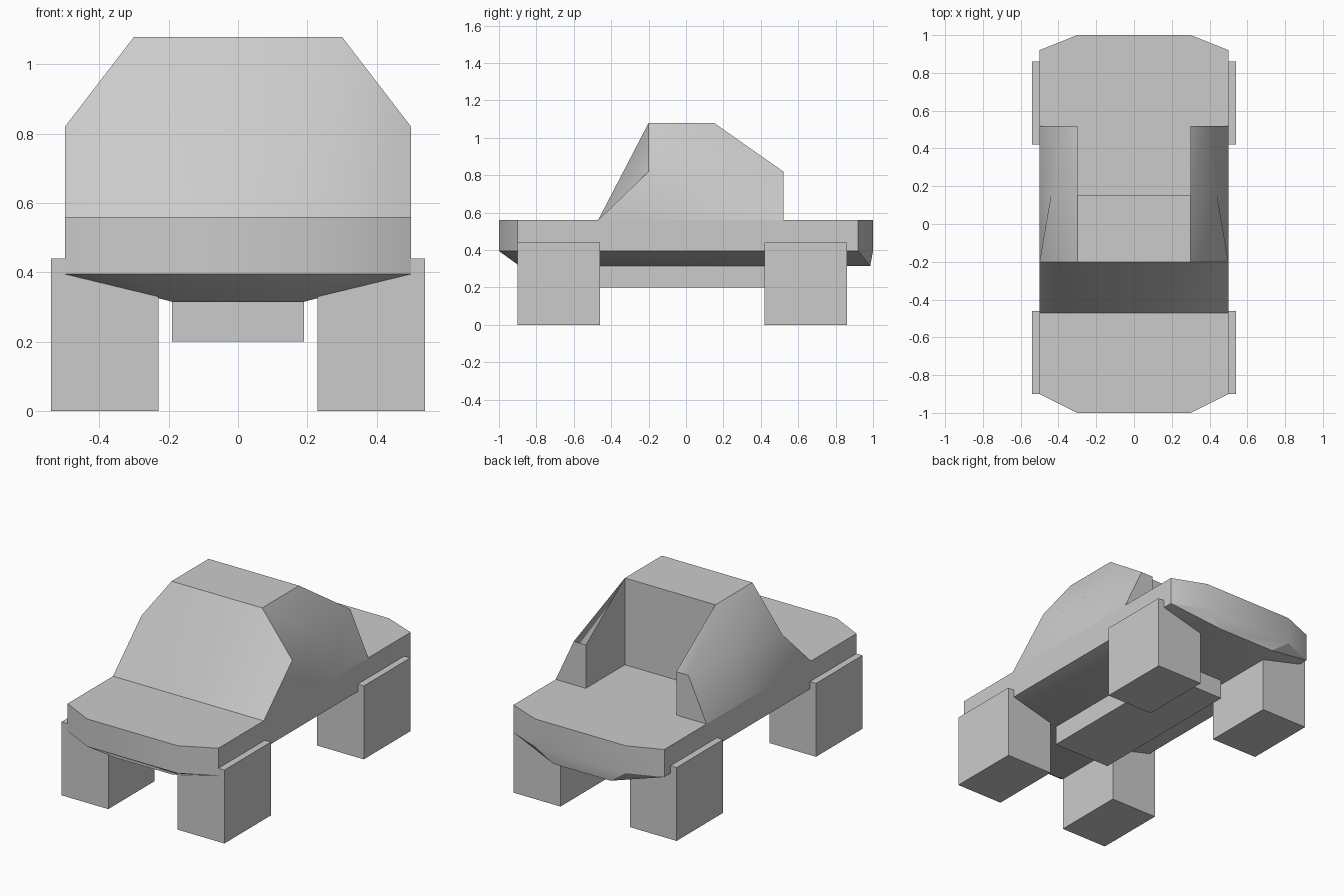
import bpy, bmesh, math

if "Cube" in bpy.data.objects:
    bpy.data.objects.remove(bpy.data.objects["Cube"])


def make_object(name, verts, faces, mirror=False):
    mesh = bpy.data.meshes.new(name)
    mesh.from_pydata(verts, [], faces)
    bm = bmesh.new()
    bm.from_mesh(mesh)
    if mirror:
        geom = bm.verts[:] + bm.edges[:] + bm.faces[:]
        bmesh.ops.mirror(bm, geom=geom, axis='X', merge_dist=0.001)
    bmesh.ops.remove_doubles(bm, verts=bm.verts[:], dist=0.0005)
    bmesh.ops.recalc_face_normals(bm, faces=bm.faces[:])
    bm.to_mesh(mesh)
    bm.free()
    obj = bpy.data.objects.new(name, mesh)
    bpy.context.collection.objects.link(obj)
    return obj


def smooth(obj):
    bpy.ops.object.select_all(action='DESELECT')
    obj.select_set(True)
    bpy.context.view_layer.objects.active = obj
    bpy.ops.object.shade_smooth_by_angle(angle=math.radians(30))


def box(name, x0, x1, y0, y1, z0, z1):
    verts = [(x, y, z) for x in (x0, x1) for y in (y0, y1) for z in (z0, z1)]
    faces = [(0, 1, 3, 2), (4, 6, 7, 5), (0, 4, 5, 1),
             (2, 3, 7, 6), (0, 2, 6, 4), (1, 5, 7, 3)]
    return make_object(name, verts, faces)


def full_ring(half, z):
    return [(x, y, z) for x, y in half] + [(-x, y, z) for x, y in reversed(half)]


# Hull: chamfered slab with a shallow keel below
outline = [(0.3, -1), (0.5, -0.9), (0.5, 0.92), (0.3, 1)]
keel = [(0.19, -0.89), (0.19, -0.89), (0.19, 0.985), (0.19, 0.985)]
rings = full_ring(keel, 0.315) + full_ring(outline, 0.395) + full_ring(outline, 0.56)
faces = [tuple(range(8)), tuple(range(16, 24))]
for r in (0, 8):
    for i in range(8):
        j = (i + 1) % 8
        faces.append((r + i, r + j, r + 8 + j, r + 8 + i))
smooth(make_object("hull", rings, faces))

# Cabin: right half with windshield, roof, side and rear arm, then mirrored
cabin = [
    (0, -0.47, 0.56), (0.3, -0.47, 0.56), (0.5, -0.47, 0.56),      # 0-2 base
    (0, -0.2, 1.08), (0.3, -0.2, 1.08), (0.5, -0.2, 0.82),         # 3-5 front
    (0.5, -0.2, 0.56), (0.5, 0.15, 0.56), (0.44, 0.15, 0.82),      # 6-8 side
    (0.3, 0.15, 1.08), (0, 0.15, 1.08),                            # 9-10 roof
    (0.5, 0.52, 0.56), (0.38, 0.52, 0.82), (0.3, 0.52, 0.82),      # 11-13 arm
    (0.3, 0.52, 0.56), (0.3, 0.15, 0.56), (0, 0.15, 0.56)]         # 14-16 recess
cabin_faces = [
    (0, 1, 4, 3), (1, 2, 5, 4), (2, 6, 5), (3, 4, 9, 10),
    (6, 7, 8, 5), (4, 5, 8, 9), (7, 11, 12, 8), (9, 8, 12, 13),
    (11, 14, 13, 12), (14, 15, 9, 13), (15, 16, 10, 9)]
smooth(make_object("cabin", cabin, cabin_faces, mirror=True))

# Underbody block
box("underbody", -0.19, 0.19, -0.46, 0.54, 0.2, 0.33)

# Four block wheels
for end, y0, y1 in (("front", -0.9, -0.46), ("rear", 0.42, 0.86)):
    box(end + "_right_wheel", 0.23, 0.54, y0, y1, 0, 0.44)
    box(end + "_left_wheel", -0.54, -0.23, y0, y1, 0, 0.44)
